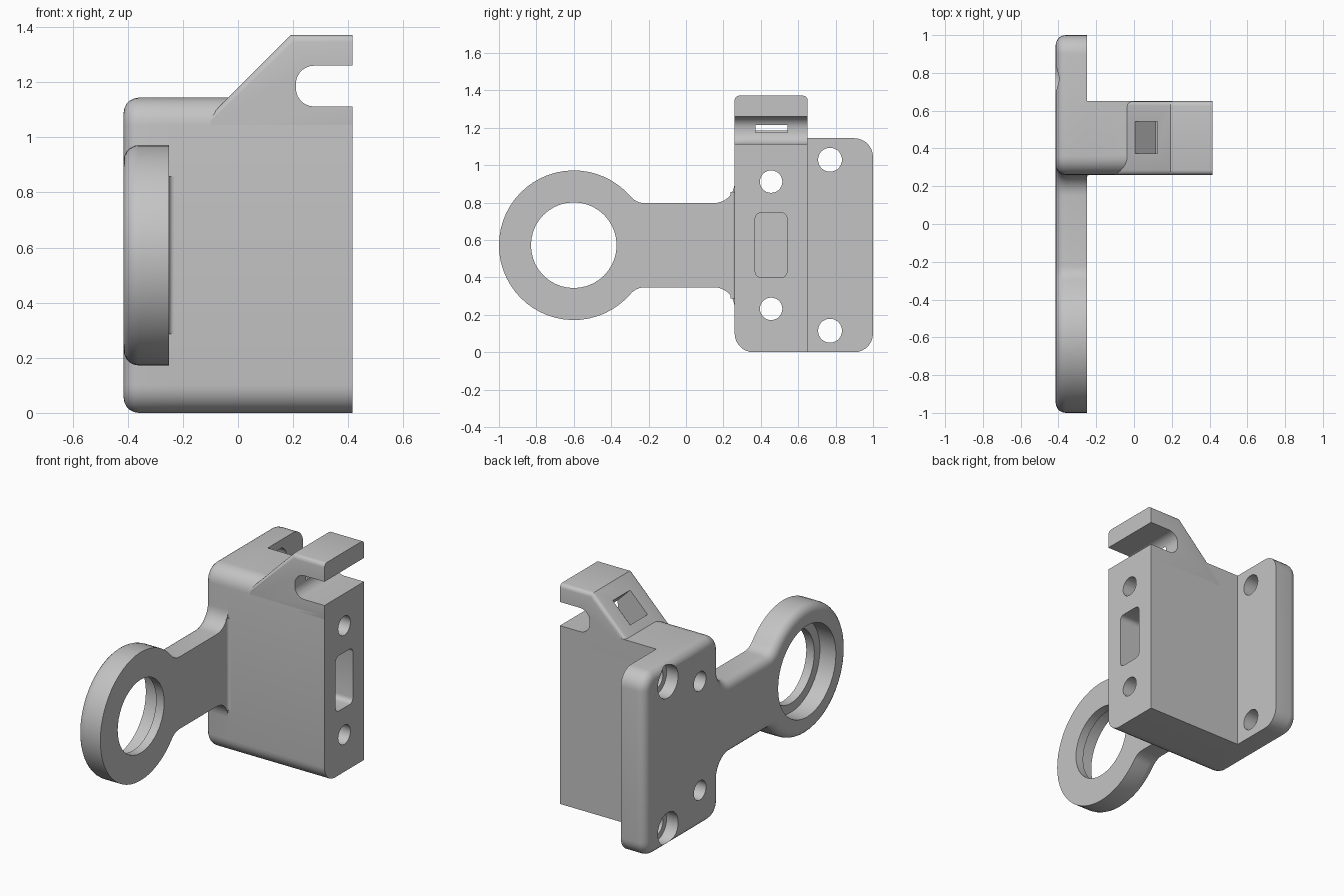
import bpy, bmesh
from math import sin, cos, atan2, radians, degrees, pi, sqrt
from mathutils import Vector

cube = bpy.data.objects.get("Cube")
if cube:
    bpy.data.objects.remove(cube, do_unlink=True)

grey = bpy.data.materials.new("plain grey")
grey.use_nodes = True
grey.diffuse_color = (0.55, 0.55, 0.55, 1)
grey.node_tree.nodes["Principled BSDF"].inputs["Base Color"].default_value = grey.diffuse_color

AXES = {"x": lambda u, v, d: (d, u, v),
        "y": lambda u, v, d: (u, d, v),
        "z": lambda u, v, d: (u, v, d)}


def arc(cu, cv, r, a0, a1, n):
    """Points on an arc, angles in degrees."""
    angles = [radians(a0 + (a1 - a0) * k / n) for k in range(n + 1)]
    return [Vector((cu + r * cos(a), cv + r * sin(a))) for a in angles]


def circle(cu, cv, r, n=40):
    return arc(cu, cv, r, 0, 360, n)[:-1]


def rounded(corners, n=7):
    """Polygon from (u, v, radius) corners, each rounded by a tangent arc."""
    pts = []
    for i, (u, v, r) in enumerate(corners):
        p = Vector((u, v))
        if r == 0:
            pts.append(p)
            continue
        d1 = (Vector(corners[i - 1][:2]) - p).normalized()
        d2 = (Vector(corners[(i + 1) % len(corners)][:2]) - p).normalized()
        theta = d1.angle(d2)
        t = r * cos(theta / 2) / sin(theta / 2)
        c = p + (d1 + d2).normalized() * (r / sin(theta / 2))
        v0, v1, phi = p + d1 * t - c, p + d2 * t - c, pi - theta
        for k in range(n + 1):
            f = k / n
            pts.append(c + (v0 * sin((1 - f) * phi) + v1 * sin(f * phi)) / sin(phi))
    return pts


def inset(pts, w):
    """Move a counter-clockwise outline inward by w."""
    out = []
    for i, p in enumerate(pts):
        a = (p - pts[i - 1]).normalized()
        b = (pts[(i + 1) % len(pts)] - p).normalized()
        n1, n2 = Vector((-a.y, a.x)), Vector((-b.y, b.x))
        out.append(p + (n1 + n2) * (w / (1 + n1.dot(n2))))
    return out


def edge_layers(d, r, direction, n=5):
    """Layers (position, inset) of a quarter-round edge starting at d."""
    angles = [pi / 2 * (1 - k / n) for k in range(n + 1)]
    return [(d + direction * r * (1 - sin(a)), r * (1 - cos(a))) for a in angles]


def loft(name, pts, layers, axis):
    """Closed solid through inset copies of an outline along an axis."""
    bm = bmesh.new()
    rings = [[bm.verts.new(AXES[axis](p.x, p.y, d)) for p in inset(pts, w)] for d, w in layers]
    bm.faces.new(rings[0])
    bm.faces.new(rings[-1])
    n = len(pts)
    for lo, hi in zip(rings, rings[1:]):
        for i in range(n):
            j = (i + 1) % n
            bm.faces.new((lo[i], lo[j], hi[j], hi[i]))
    bmesh.ops.recalc_face_normals(bm, faces=bm.faces)
    mesh = bpy.data.meshes.new(name)
    bm.to_mesh(mesh)
    bm.free()
    mesh.materials.append(grey)
    obj = bpy.data.objects.new(name, mesh)
    bpy.context.collection.objects.link(obj)
    return obj


def prism(name, pts, d0, d1, axis):
    return loft(name, pts, [(d0, 0), (d1, 0)], axis)


def cut(obj, cutters):
    bpy.context.view_layer.objects.active = obj
    for c in cutters:
        c.hide_render = True
        mod = obj.modifiers.new("cut", "BOOLEAN")
        mod.operation, mod.solver, mod.object = "DIFFERENCE", "EXACT", c
        bpy.ops.object.modifier_apply(modifier=mod.name)


# Main dimensions
OUT, INNER, END = -0.415, -0.25, 0.415     # plate outside, plate inside, block end
FRONT, BACK = 0.26, 0.65                   # block depth
MID, TOP = 0.572, 1.144
RING_Y, RING_R, ARM, FILLET = -0.6, 0.4, 0.225, 0.1

# Mounting plate, arm and ring share one outline, symmetric about MID
rise = ARM + FILLET
run = sqrt((RING_R + FILLET) ** 2 - rise ** 2)
ang = degrees(atan2(rise, run))
upper = rounded([(1, MID, 0), (1, TOP, 0.1), (FRONT, TOP, 0.1),
                 (FRONT, MID + ARM, 0.11), (RING_Y + run, MID + ARM, 0)])[:-1]
upper += arc(RING_Y + run, MID + rise, FILLET, -90, ang - 180, 6)
upper += arc(RING_Y, MID, RING_R, ang, 180, 22)[1:]
lower = [Vector((p.x, 2 * MID - p.y)) for p in reversed(upper[1:-1])]
plate = loft("plate_with_ring", upper + lower,
             edge_layers(OUT, 0.055, 1) + [(INNER, 0)], "x")

# Block standing out from the plate
block = prism("block", rounded([(FRONT, 0, 0.1), (BACK, 0, 0), (BACK, TOP, 0),
                                (FRONT, TOP, 0.1)]), INNER, END, "x")

# Sloped hook above the block, trimmed flat at the end
hook_side = [Vector(p) for p in ((-0.18, 1.0), (0.5, 1.0), (0.5, 1.372), (0.192, 1.372))]
hook = loft("sloped_hook", hook_side,
            edge_layers(FRONT, 0.025, 1, 4) + edge_layers(BACK, 0.025, -1, 4)[::-1], "y")

# Small fillet where the arm meets the block
strip = rounded([(INNER, 0.238, 0), (INNER, FRONT, 0.018), (-0.23, FRONT, 0)], 4)
prism_pts = strip + [Vector((INNER - 0.01, FRONT + 0.01))]
corner = prism("arm_fillet", prism_pts, MID - 0.285, MID + 0.285, "z")

# Cutters
slot = prism("slot_cutter", rounded([(0.21, 1.112, 0.066), (0.6, 1.112, 0),
                                     (0.6, 1.26, 0), (0.21, 1.26, 0.066)]), 0.2, 0.75, "y")
lo, hi, way = Vector((0.005, 1.185)), Vector((0.125, 1.305)), Vector((1, -1))
slope_pocket = prism("slope_pocket_cutter",
                     [lo - way * 0.08, lo + way * 0.108, hi + way * 0.108, hi - way * 0.08],
                     0.372, 0.543, "y")
trim = prism("trim_cutter", rounded([(0, 0.8, 0), (1, 0.8, 0), (1, 1.6, 0), (0, 1.6, 0)]),
             END, 0.7, "x")
end_pocket = prism("end_pocket_cutter",
                   rounded([(0.37, 0.4, 0.03), (0.54, 0.4, 0.03),
                            (0.54, 0.745, 0.03), (0.37, 0.745, 0.03)], 4), 0.12, 0.6, "x")
long_holes, plate_holes = [], []
for side in (-1, 1):
    long_holes.append(prism("long_hole_cutter", circle(0.455, MID + side * 0.34, 0.06, 28),
                            -0.6, 0.6, "x"))
    z = MID + side * 0.457
    plate_holes.append(prism("screw_hole_cutter", circle(0.77, z, 0.064, 28), -0.6, 0, "x"))
    plate_holes.append(prism("screw_head_cutter", circle(0.77, z, 0.1, 32), -0.6, -0.335, "x"))
ring_holes = [prism("ring_hole_cutter", circle(RING_Y, MID, 0.229), -0.6, 0, "x"),
              prism("ring_seat_cutter", circle(RING_Y, MID, 0.285), -0.6, -0.305, "x")]

cut(plate, long_holes + plate_holes + ring_holes)
cut(block, long_holes + [end_pocket, slot, slope_pocket])
cut(hook, [trim, slot, slope_pocket])
for c in long_holes + plate_holes + ring_holes + [slot, slope_pocket, trim, end_pocket]:
    bpy.data.objects.remove(c, do_unlink=True)

# Smooth rounded edges, keep the others sharp
bpy.ops.object.select_all(action="DESELECT")
for obj in (plate, block, hook, corner):
    obj.select_set(True)
bpy.context.view_layer.objects.active = plate
bpy.ops.object.shade_smooth_by_angle(angle=radians(30))
